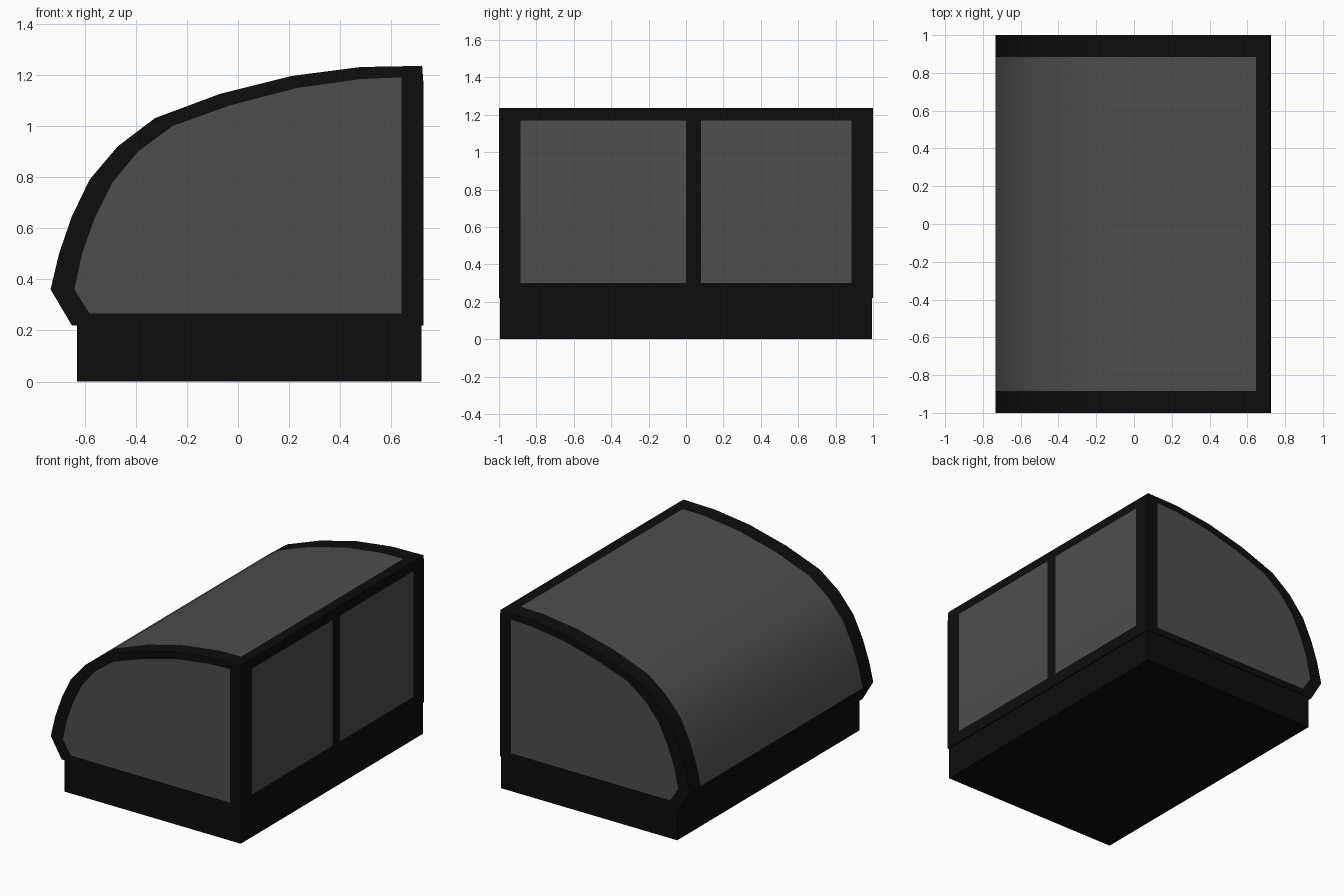
import bpy
import bmesh
import math

old = bpy.data.objects.get("Cube")
if old:
    bpy.data.objects.remove(old, do_unlink=True)


def material(name, value):
    mat = bpy.data.materials.new(name)
    mat.use_nodes = True
    colour = (value, value, value, 1)
    mat.diffuse_color = colour
    mat.node_tree.nodes["Principled BSDF"].inputs["Base Color"].default_value = colour
    return mat


FRAME, GLASS = 0, 1
black = material("black frame", 0.004)
grey = material("grey glass", 0.075)


def finish(name, bm):
    bmesh.ops.recalc_face_normals(bm, faces=bm.faces)
    mesh = bpy.data.meshes.new(name)
    bm.to_mesh(mesh)
    bm.free()
    mesh.materials.append(black)
    mesh.materials.append(grey)
    obj = bpy.data.objects.new(name, mesh)
    bpy.context.collection.objects.link(obj)
    return obj


# Base plinth
bm = bmesh.new()
bmesh.ops.create_cube(bm, size=1)
for v in bm.verts:
    v.co.x = 0.718 if v.co.x > 0 else -0.63
    v.co.y *= 1.99
    v.co.z = 0.22 if v.co.z > 0 else 0
finish("base", bm)

# Canopy side profile (x, z) and the matching edge of the end panes
outer = [(-0.65, 0.22), (-0.733, 0.36), (-0.70, 0.50), (-0.65, 0.645),
         (-0.58, 0.79), (-0.47, 0.92), (-0.325, 1.03), (-0.07, 1.125),
         (0.21, 1.195), (0.48, 1.23), (0.645, 1.233), (0.72, 1.235),
         (0.725, 1.17), (0.725, 0.30), (0.725, 0.22)]
inner = [(-0.58, 0.265), (-0.64, 0.36), (-0.61, 0.50), (-0.56, 0.64),
         (-0.49, 0.78), (-0.39, 0.90), (-0.255, 1.0), (-0.03, 1.08),
         (0.23, 1.148), (0.48, 1.183), (0.60, 1.188), (0.64, 1.19),
         (0.64, 1.15), (0.64, 0.30), (0.64, 0.265)]
KINK, ROOF_END, WALL_TOP = 1, 10, 12
stations = [-1, -0.885, 0, 0.08, 0.885, 1]
count = len(outer)

# Canopy shell: profile swept along y, curved glass and two wall windows
bm = bmesh.new()
rings = [[bm.verts.new((x, y, z)) for x, z in outer] for y in stations]
for s in range(len(stations) - 1):
    for i in range(count):
        j = (i + 1) % count
        face = bm.faces.new((rings[s][i], rings[s][j], rings[s + 1][j], rings[s + 1][i]))
        roof = KINK <= i < ROOF_END and s in (1, 2, 3)
        window = i == WALL_TOP and s in (1, 3)
        face.material_index = GLASS if roof or window else FRAME

# End walls: frame rim around a flush pane
for ring, y in ((rings[0], -1), (rings[-1], 1)):
    edge = [bm.verts.new((x, y, z)) for x, z in inner]
    for i in range(count):
        j = (i + 1) % count
        bm.faces.new((ring[i], ring[j], edge[j], edge[i]))
    bm.faces.new(edge).material_index = GLASS

canopy = finish("canopy", bm)
bpy.ops.object.select_all(action="DESELECT")
canopy.select_set(True)
bpy.context.view_layer.objects.active = canopy
bpy.ops.object.shade_smooth_by_angle(angle=math.radians(30))
